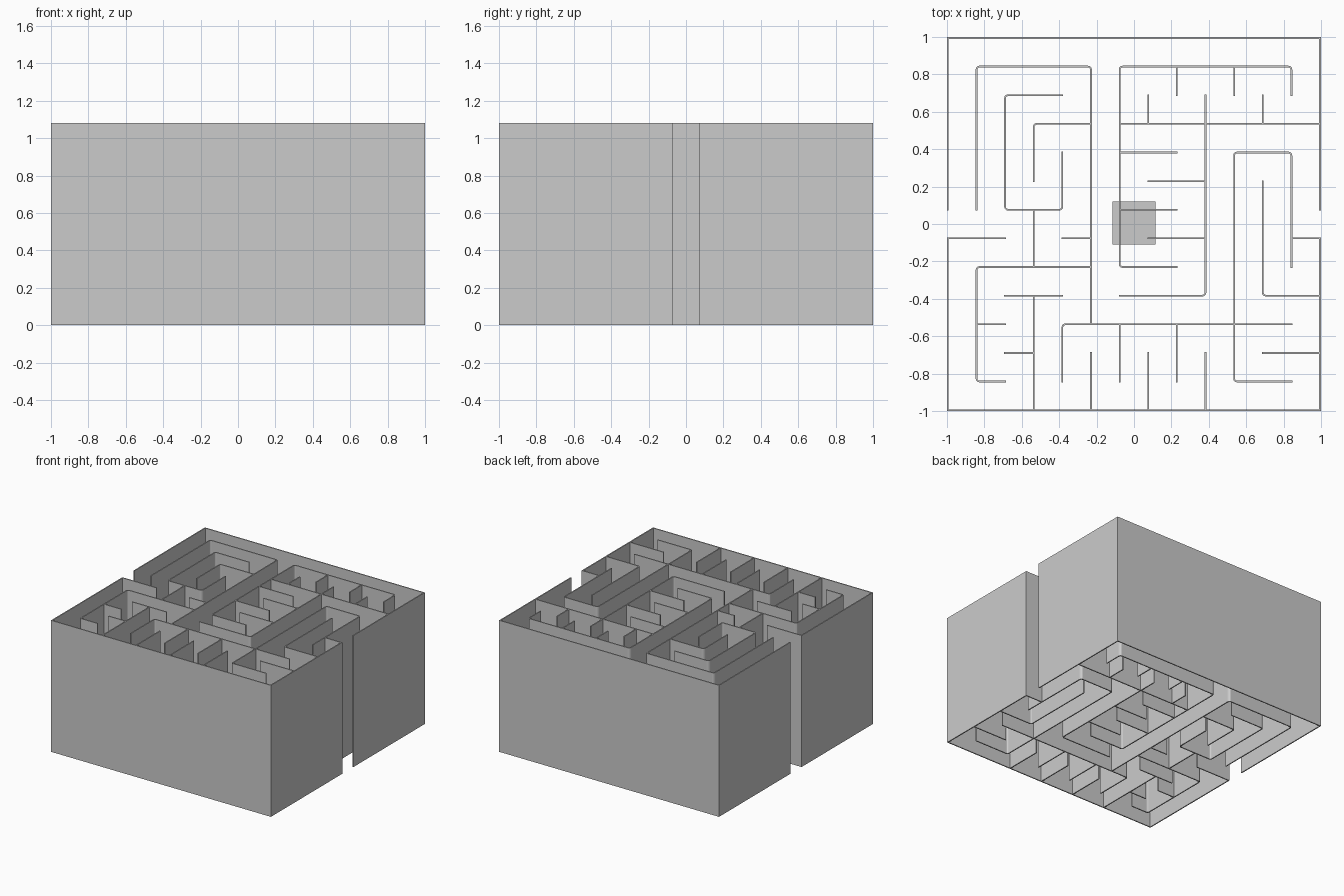
import bpy, bmesh, math
from mathutils import Vector

if "Cube" in bpy.data.objects:
    bpy.data.objects.remove(bpy.data.objects["Cube"])

HEIGHT, THICK = 1.08, 0.009
CELL, START = 0.1531, -0.9955      # 13 x 13 cells

grey = bpy.data.materials.new("light grey")
grey.use_nodes = True
grey.diffuse_color = (0.6, 0.6, 0.6, 1)
grey.node_tree.nodes["Principled BSDF"].inputs["Base Color"].default_value = (0.6, 0.6, 0.6, 1)


def rounded(path, radius):
    """Replace each inner corner of the path by a small arc."""
    pts = [Vector((START + i * CELL, START + j * CELL)) for i, j in path]
    if radius == 0:
        return pts
    out = [pts[0]]
    for a, p, b in zip(pts, pts[1:], pts[2:]):
        u, v = (a - p).normalized(), (b - p).normalized()
        for t in (0, 30, 60, 90):
            t = math.radians(t)
            out.append(p + radius * (u * (1 - math.sin(t)) + v * (1 - math.cos(t))))
    return out + [pts[-1]]


def wall(name, path, radius=0.016):
    """Upright wall of even thickness along a path of grid points."""
    pts = rounded(path, radius)
    dirs = [(b - a).normalized() for a, b in zip(pts, pts[1:])]
    pts[0] = pts[0] - dirs[0] * THICK / 2
    pts[-1] = pts[-1] + dirs[-1] * THICK / 2
    bm = bmesh.new()
    rings = []
    for k, p in enumerate(pts):
        d0, d1 = dirs[max(k - 1, 0)], dirs[min(k, len(dirs) - 1)]
        n0, n1 = Vector((-d0.y, d0.x)), Vector((-d1.y, d1.x))
        off = (n0 + n1) / (1 + n0.dot(n1)) * THICK / 2
        l, r = p + off, p - off
        rings.append([bm.verts.new((q.x, q.y, z))
                      for q, z in ((l, 0), (r, 0), (r, HEIGHT), (l, HEIGHT))])
    for a, b in zip(rings, rings[1:]):
        for s in range(4):
            t = (s + 1) % 4
            bm.faces.new((a[s], a[t], b[t], b[s]))
    bm.faces.new(rings[0])
    bm.faces.new(rings[-1][::-1])
    bmesh.ops.recalc_face_normals(bm, faces=bm.faces)
    return finish(name, bm)


def finish(name, bm):
    me = bpy.data.meshes.new(name)
    bm.to_mesh(me)
    bm.free()
    me.materials.append(grey)
    ob = bpy.data.objects.new(name, me)
    bpy.context.collection.objects.link(ob)
    return ob


# Outer walls, with an opening on each side
wall("outer_wall_back", [(0, 7), (0, 13), (13, 13), (13, 7)], 0)
wall("outer_wall_front", [(2, 6), (0, 6), (0, 0), (13, 0), (13, 6), (12, 6)], 0)

# Inner walls with turns
bent = [
    [(1, 7), (1, 12), (5, 12), (5, 3)],
    [(4, 11), (2, 11), (2, 7), (4, 7), (4, 9)],
    [(5, 10), (3, 10), (3, 8)],
    [(5, 5), (1, 5), (1, 1), (2, 1)],
    [(4, 1), (4, 3), (12, 3)],
    [(12, 1), (10, 1), (10, 9), (12, 9), (12, 5)],
    [(11, 8), (11, 4), (13, 4)],
    [(8, 5), (6, 5), (6, 12), (12, 12), (12, 11)],
    [(9, 11), (9, 4), (6, 4)],
]
for n, path in enumerate(bent, 1):
    wall(f"inner_bent_wall_{n}", path)

# Straight walls along x: row, start, end
for row, a, b in ((6, 4, 5), (3, 1, 2), (4, 2, 4), (2, 2, 3), (2, 11, 13), (10, 6, 13),
                  (9, 6, 8), (8, 7, 9), (7, 6, 8), (6, 7, 9)):
    wall(f"cross_wall_row_{row}_{a}", [(a, row), (b, row)])

# Straight walls along y: column, start, end
for col, a, b in ((3, 5, 7), (3, 0, 4), (5, 0, 2), (6, 1, 3), (7, 0, 2), (8, 1, 3),
                  (9, 0, 2), (8, 11, 12), (10, 11, 12), (7, 10, 11), (11, 10, 11)):
    wall(f"long_wall_column_{col}_{a}", [(col, a), (col, b)])

# Small square plate hidden at mid height in the centre
bm = bmesh.new()
bmesh.ops.create_grid(bm, x_segments=1, y_segments=1, size=0.115)
plate = finish("centre_plate", bm)
plate.location = (0, 0.005, HEIGHT / 2)
